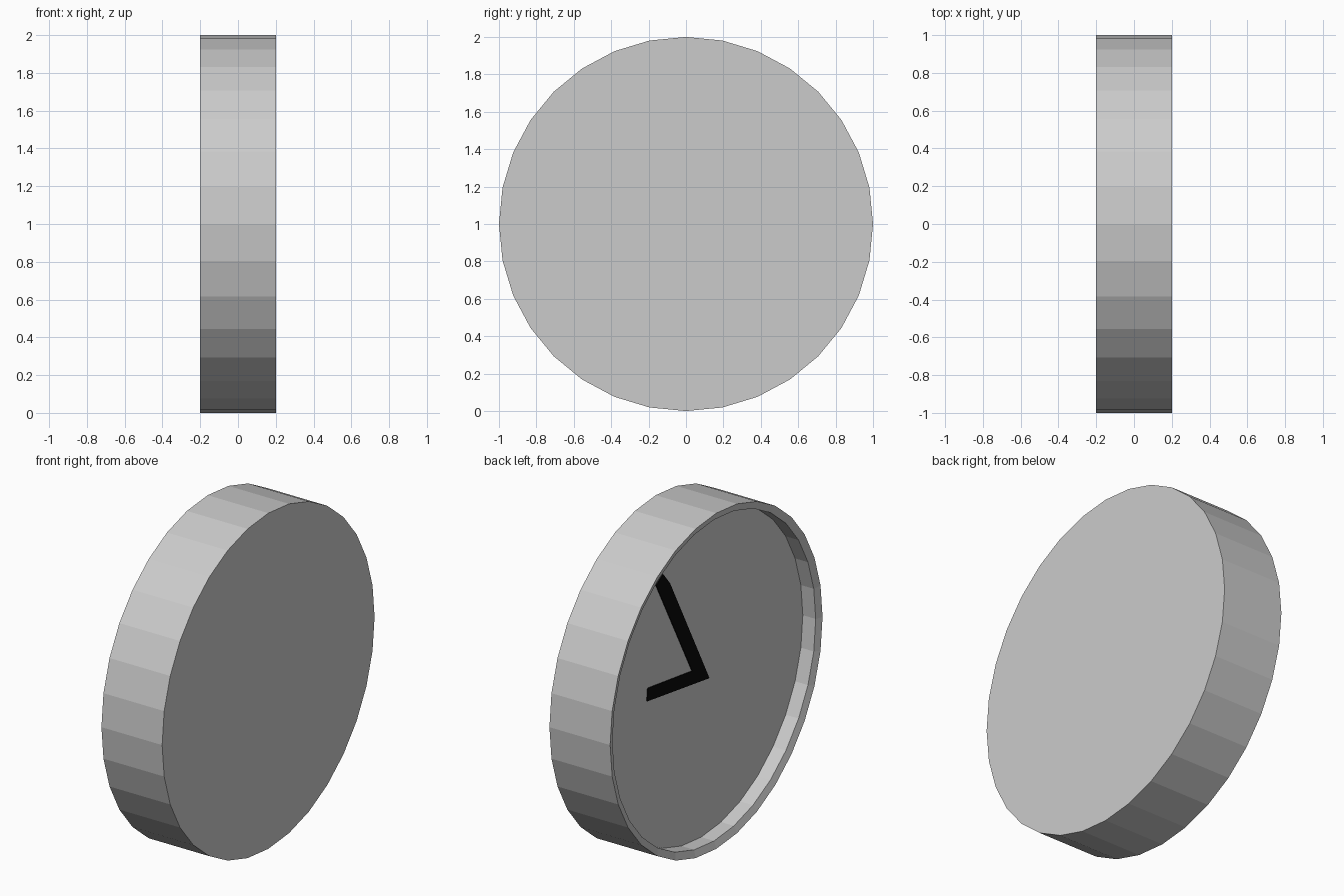
import bpy, bmesh
from math import sin, cos, pi

if "Cube" in bpy.data.objects:
    bpy.data.objects.remove(bpy.data.objects["Cube"])

SIDES = 32
CENTRE_Z = 1.0
FLOOR_X = -0.10


def finish(name, bm, mat=None):
    bmesh.ops.recalc_face_normals(bm, faces=bm.faces)
    me = bpy.data.meshes.new(name)
    bm.to_mesh(me)
    bm.free()
    ob = bpy.data.objects.new(name, me)
    ob.location.z = CENTRE_Z
    bpy.context.collection.objects.link(ob)
    if mat:
        me.materials.append(mat)
    return ob


def lathe(name, profile):
    """Turn an (x, radius) profile around the x axis and cap both ends."""
    bm = bmesh.new()
    rings = []
    for x, r in profile:
        angles = [2 * pi * i / SIDES for i in range(SIDES)]
        rings.append([bm.verts.new((x, r * cos(a), r * sin(a))) for a in angles])
    for a, b in zip(rings, rings[1:]):
        for i in range(SIDES):
            j = (i + 1) % SIDES
            bm.faces.new((a[i], a[j], b[j], b[i]))
    bm.faces.new(rings[0])
    bm.faces.new(rings[-1])
    return finish(name, bm)


def plate(name, outline, thickness, mat):
    """Raise a flat (y, z) outline off the dial."""
    bm = bmesh.new()
    face = bm.faces.new([bm.verts.new((FLOOR_X, y, z)) for y, z in outline])
    res = bmesh.ops.extrude_face_region(bm, geom=[face])
    top = [v for v in res["geom"] if isinstance(v, bmesh.types.BMVert)]
    bmesh.ops.translate(bm, verts=top, vec=(-thickness, 0, 0))
    return finish(name, bm, mat)


black = bpy.data.materials.new("black")
black.diffuse_color = (0.003, 0.003, 0.003, 1)
black.use_nodes = True
black.node_tree.nodes["Principled BSDF"].inputs["Base Color"].default_value = black.diffuse_color

# Case: flat back, outer wall, sloped rim, recess wall and dial
lathe("clock_case", [(0.2, 1.0), (-0.2, 1.0), (-0.185, 0.957),
                     (FLOOR_X, 0.957)])

# Hands meet in a mitred corner at the dial centre
outer, inner = (-0.07, -0.035), (0.09, 0.068)
plate("minute_hand", [outer, inner, (0.43, 0.708), (0.365, 0.75), (0.30, 0.67)], 0.006, black)
plate("hour_hand", [outer, (0.515, 0.05), (0.507, 0.125), inner], 0.006, black)
